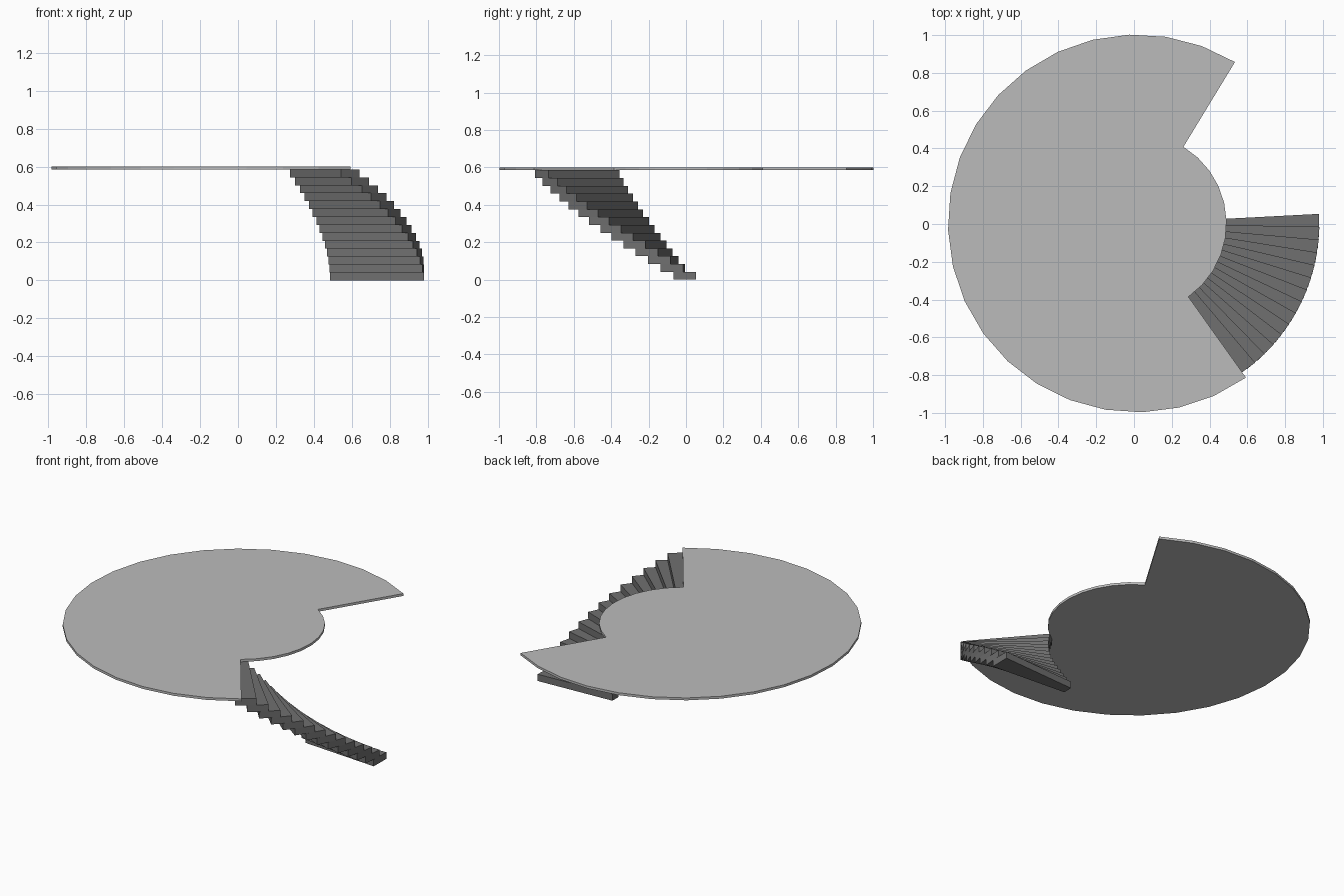
import bpy
import bmesh
import math

if "Cube" in bpy.data.objects:
    bpy.data.objects.remove(bpy.data.objects["Cube"], do_unlink=True)

CX, CY = 0.015, 0.003            # shared axis of floor and staircase
FLOOR_BOTTOM, FLOOR_TOP = 0.585, 0.6
STEPS = 14


def make_material(name, value):
    mat = bpy.data.materials.new(name)
    mat.use_nodes = True
    colour = (value, value, value, 1)
    mat.diffuse_color = colour
    bsdf = mat.node_tree.nodes["Principled BSDF"]
    bsdf.inputs["Base Color"].default_value = colour
    return mat


def polar(radius, degrees):
    a = math.radians(degrees)
    return CX + radius * math.cos(a), CY + radius * math.sin(a)


def arc(radius, start, end, segments):
    return [polar(radius, start + (end - start) * i / segments)
            for i in range(segments + 1)]


def make_slab(name, outline, bottom, top, mat):
    """Extrude a counter-clockwise outline into a flat slab."""
    bm = bmesh.new()
    face = bm.faces.new([bm.verts.new((x, y, bottom)) for x, y in outline])
    new = bmesh.ops.extrude_face_region(bm, geom=[face])["geom"]
    for v in new:
        if isinstance(v, bmesh.types.BMVert):
            v.co.z = top
    bmesh.ops.recalc_face_normals(bm, faces=bm.faces[:])
    mesh = bpy.data.meshes.new(name)
    bm.to_mesh(mesh)
    bm.free()
    mesh.materials.append(mat)
    obj = bpy.data.objects.new(name, mesh)
    bpy.context.collection.objects.link(obj)
    return obj


floor_grey = make_material("light grey", 0.5)
step_grey = make_material("dark grey", 0.16)

# Upper floor: large disc with the stairwell cut back to the inner radius
outline = arc(1.0, 58.7, 305.3, 22) + arc(0.475, -54.9, 58.7, 10)
make_slab("upper_floor", outline, FLOOR_BOTTOM, FLOOR_TOP, floor_grey)

# Winding staircase: overlapping wedge treads climbing clockwise
rise = FLOOR_BOTTOM / STEPS
for i in range(STEPS):
    start = 3.0 - 4.05 * i
    end = start - 7.2
    wedge = [polar(0.472, end), polar(0.967, end),
             polar(0.967, start), polar(0.472, start)]
    make_slab(f"stair_step_{i + 1:02d}", wedge, rise * i, rise * (i + 1), step_grey)
